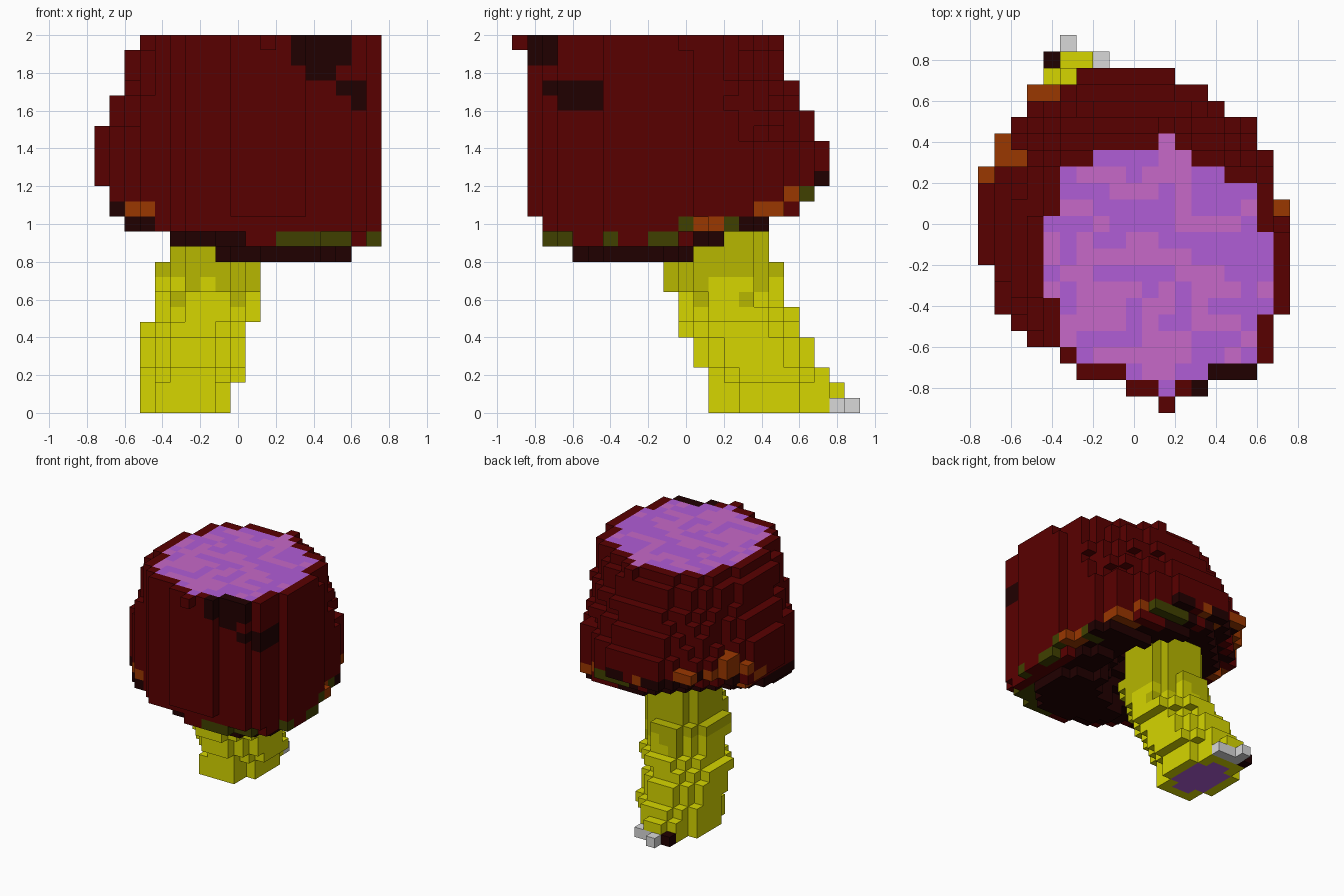
import bpy, bmesh, math, random

cube = bpy.data.objects.get("Cube")
if cube:
    bpy.data.objects.remove(cube, do_unlink=True)

random.seed(5)
S = 0.08                      # block size
X0, Y0 = -0.76, -0.92         # grid corner
NX, NY = 19, 23
SIDES = ((1, 0), (-1, 0), (0, 1), (0, -1))


def lin(c):
    c /= 255
    return c / 12.92 if c <= 0.04045 else ((c + 0.055) / 1.055) ** 2.4


COLOURS = {
    "dark red": (89, 0, 0), "purple": (176, 93, 214), "pink": (199, 104, 200),
    "yellow": (214, 214, 0), "dark yellow": (183, 183, 0), "black": (32, 0, 0),
    "olive": (64, 64, 0), "orange": (154, 55, 0), "light grey": (216, 216, 216),
}
NAMES = list(COLOURS)
MATS = []
for name, rgb in COLOURS.items():
    m = bpy.data.materials.new(name)
    col = (*[lin(c) for c in rgb], 1)
    m.diffuse_color = col
    m.specular_intensity = 0
    m.roughness = 1
    m.use_nodes = True
    bsdf = m.node_tree.nodes["Principled BSDF"]
    bsdf.inputs["Base Color"].default_value = col
    bsdf.inputs["Roughness"].default_value = 1
    bsdf.inputs["Specular IOR Level"].default_value = 0
    MATS.append(m)


def centre(i, j):
    return X0 + (i + 0.5) * S, Y0 + (j + 0.5) * S


def cell(x, y):
    return int((x - X0) / S), int((y - Y0) / S)


def radius(x, y, box, n, skew):
    """Rounded-box distance, leaning towards the front-left corner."""
    x0, x1, y0, y1 = box
    u = (2 * x - x0 - x1) / (x1 - x0)
    v = (2 * y - y0 - y1) / (y1 - y0)
    return abs(u) ** n + abs(v) ** n + skew * u * v


def stack(rows, n, skew):
    """Blocks of rounded slices; each row is (levels, x0, x1, y0, y1)."""
    out = set()
    for levels, *box in rows:
        for k in levels:
            out |= {(i, j, k) for i in range(NX) for j in range(NY)
                    if radius(*centre(i, j), box, n, skew) <= 1}
    return out


def spans(rows):
    """Columns of a plan drawn as one span per row, from the front."""
    return {(i, j) for j, (a, b) in enumerate(rows, 1) for i in range(a, b)}


# Plans of the widest part of the cap and of the flesh at the cut top
RIM = (-.76, .76, -.84, .76)
outline = spans([(9, 14), (6, 17), (5, 18), (3, 18), (2, 18), (1, 19), (1, 19),
                 (1, 19), (0, 19), (0, 19), (0, 19), (0, 18), (0, 18), (0, 18),
                 (1, 18), (1, 17), (2, 17), (3, 15), (3, 14), (6, 12)])
meat = spans([(11, 12), (9, 14), (6, 17), (5, 17), (5, 17), (5, 18), (4, 18), (4, 18),
              (4, 18), (4, 18), (4, 17), (5, 17), (5, 17), (5, 15), (7, 13), (11, 12)])
top = meat | {(i + a, j + b) for i, j in meat for a, b in SIDES}
flesh = {(i, j, 24) for i, j in meat}

# Upper slices of the cap, never narrower than the cut top
cap = stack([
    ([11], -.36, .76, -.76, .28), ([10], -.12, .60, -.60, .04),
    ([18], -.76, .76, -.84, .68), ([19], -.68, .76, -.84, .68),
    ([20], -.68, .76, -.84, .60), ([21], -.60, .76, -.84, .60),
    ([22, 23], -.60, .76, -.84, .52),
], 2, 0.15)
cap |= {(i, j, k) for i, j in top for k in range(18, 24)}
cap |= {(i, j, k) for i, j in outline for k in (16, 17)}
cap = {c for c in cap if c[:2] in outline} | {(i, j, 24) for i, j in top}

# Lower slices: the outline clipped to a box and cut by the tilted gill plane
for k, tilt, x0, x1, y0, y1 in [
        (12, -.25, -.60, .76, -.76, .44), (13, -.60, -.68, .76, -.84, .60),
        (14, -.82, -.68, .76, -.84, .68), (15, -1.02, -.76, .76, -.84, .76)]:
    for i, j in outline:
        x, y = centre(i, j)
        if x0 < x < x1 and y0 < y < y1 and x - y > tilt:
            cap.add((i, j, k))

# Hollow around the top of the stem
HOLLOW = {10: .44, 11: .44, 12: .40, 13: .34, 14: .28}
cap = {c for c in cap if c[2] not in HOLLOW
       or math.dist(centre(c[0], c[1]), (-.10, .18)) > HOLLOW[c[2]]}

# Orange blocks that flare out of the rim: x, y, lowest and highest level
flares = set()
for x, y, k0, k1 in [(-.72, .24, 16, 16), (-.64, .32, 16, 17), (-.64, .40, 16, 17),
                     (-.56, .32, 16, 17), (-.48, .64, 16, 16), (-.40, .64, 16, 16),
                     (.72, .08, 12, 12)]:
    i, j = cell(x, y)
    cap = {c for c in cap if c[:2] != (i, j) or c[2] <= k1}
    flares |= {(i, j, k) for k in range(k0, k1 + 1)}
cap |= flares

# Slices of the leaning stem
stem = stack([
    ([0, 1], -.52, -.04, .12, .76),
    ([2], -.52, .04, .12, .76), ([3, 4], -.52, .04, .04, .68),
    ([5], -.52, .04, -.04, .60), ([6], -.44, .12, -.04, .60),
    ([7], -.44, .12, -.04, .52), ([8, 9], -.44, .12, -.12, .52),
    ([10], -.36, .12, -.12, .44), ([11, 12, 13, 14], -.36, .12, -.04, .44),
], 2.2, 0)
stem |= {(*cell(x, .80), 1) for x in (-.32, -.24)}
stem -= cap

# Loose bits at the foot
bits = {(*cell(x, y), 0): c for x, y, c in [
    (-.16, .80, "light grey"), (-.24, .80, "light grey"), (-.32, .80, "light grey"),
    (-.32, .88, "light grey"), (-.40, .80, "black")]}
stem -= set(bits)

# Dark scorch on the front of the cap: x0, x1, y limit, z0, z1
SCORCH = [(.28, .60, -.68, 1.84, 2.0), (.36, .52, -.68, 1.76, 1.84),
          (.52, .68, -.44, 1.68, 1.76), (.60, .68, -.44, 1.60, 1.68)]
# Rim patches on the left side: level, y0, y1, colour
PATCHES = [(12, -.04, .04, "olive"), (12, .04, .20, "orange"), (12, .20, .28, "olive"),
           (12, .28, .44, "black"), (13, .36, .52, "orange"), (14, .52, .60, "orange"),
           (14, .60, .68, "olive"), (15, .68, .76, "black")]


def cap_colour(c):
    i, j, k = c
    x, y = centre(i, j)
    z = (k + 0.5) * S
    if c in flares:
        return "orange"
    if any(a < x < b and y < f and lo < z < hi for a, b, f, lo, hi in SCORCH):
        return "black"
    reach = radius(x, y, RIM, 2, 0.2)
    if k <= 16 and (i, j, k - 1) not in cap and reach < 0.66:
        return "black"            # gills
    if k == 10 or (k <= 14 and reach < 0.5):
        return "black"            # gill walls
    if k == 11:
        plain = .04 < x < .20 or .60 < x < .68 or -.36 < y < -.20
        return "dark red" if plain else "olive"
    if k in (12, 13) and x < -.44:
        return "orange" if k == 13 and x > -.60 else "black"
    if x > 0:
        for level, y0, y1, colour in PATCHES:
            if k == level and y0 < y < y1:
                return colour
    elif k <= 16 and y > 0 and (i, j, k - 1) not in cap:
        return random.choices(["black", "orange", "dark red"], [5, 2, 2])[0]
    return "dark red"


def flesh_colour(c):
    return "pink" if random.random() < 0.5 else "purple"


def stem_colour(c):
    shade = {7: 0.15, 8: 0.4}.get(c[2], float(c[2] > 8))
    return "dark yellow" if random.random() < shade else "yellow"


core = {(i, j, k) for i, j, k in stem
        if k == 0 and all((i + a, j + b, 0) in stem for a, b in SIDES)}
SOLID = cap | stem | set(bits)

# Block faces: neighbour direction and four corners
FACES = [((1, 0, 0), ((1, 0, 0), (1, 1, 0), (1, 1, 1), (1, 0, 1))),
         ((-1, 0, 0), ((0, 0, 0), (0, 0, 1), (0, 1, 1), (0, 1, 0))),
         ((0, 1, 0), ((0, 1, 0), (0, 1, 1), (1, 1, 1), (1, 1, 0))),
         ((0, -1, 0), ((0, 0, 0), (1, 0, 0), (1, 0, 1), (0, 0, 1))),
         ((0, 0, 1), ((0, 0, 1), (1, 0, 1), (1, 1, 1), (0, 1, 1))),
         ((0, 0, -1), ((0, 0, 0), (0, 1, 0), (1, 1, 0), (1, 0, 0)))]


def build(name, cells, colour):
    """Mesh the exposed block faces of a part, one colour per block."""
    bm = bmesh.new()
    used = []
    for c in sorted(cells):
        col = colour(c)
        if col not in used:
            used.append(col)
        for d, corners in FACES:
            if tuple(p + q for p, q in zip(c, d)) not in SOLID:
                vs = [bm.verts.new((X0 + (c[0] + a) * S, Y0 + (c[1] + b) * S, (c[2] + e) * S))
                      for a, b, e in corners]
                bm.faces.new(vs).material_index = used.index(col)
    bmesh.ops.remove_doubles(bm, verts=bm.verts, dist=1e-4)
    me = bpy.data.meshes.new(name)
    bm.to_mesh(me)
    bm.free()
    for col in used:
        me.materials.append(MATS[NAMES.index(col)])
    bpy.context.collection.objects.link(bpy.data.objects.new(name, me))


build("mushroom_cap", cap - flesh, cap_colour)
build("cap_flesh", flesh, flesh_colour)
build("stem", stem - core, stem_colour)
build("stem_core", core, lambda c: "purple")
build("foot_bits", set(bits), lambda c: bits[c])
